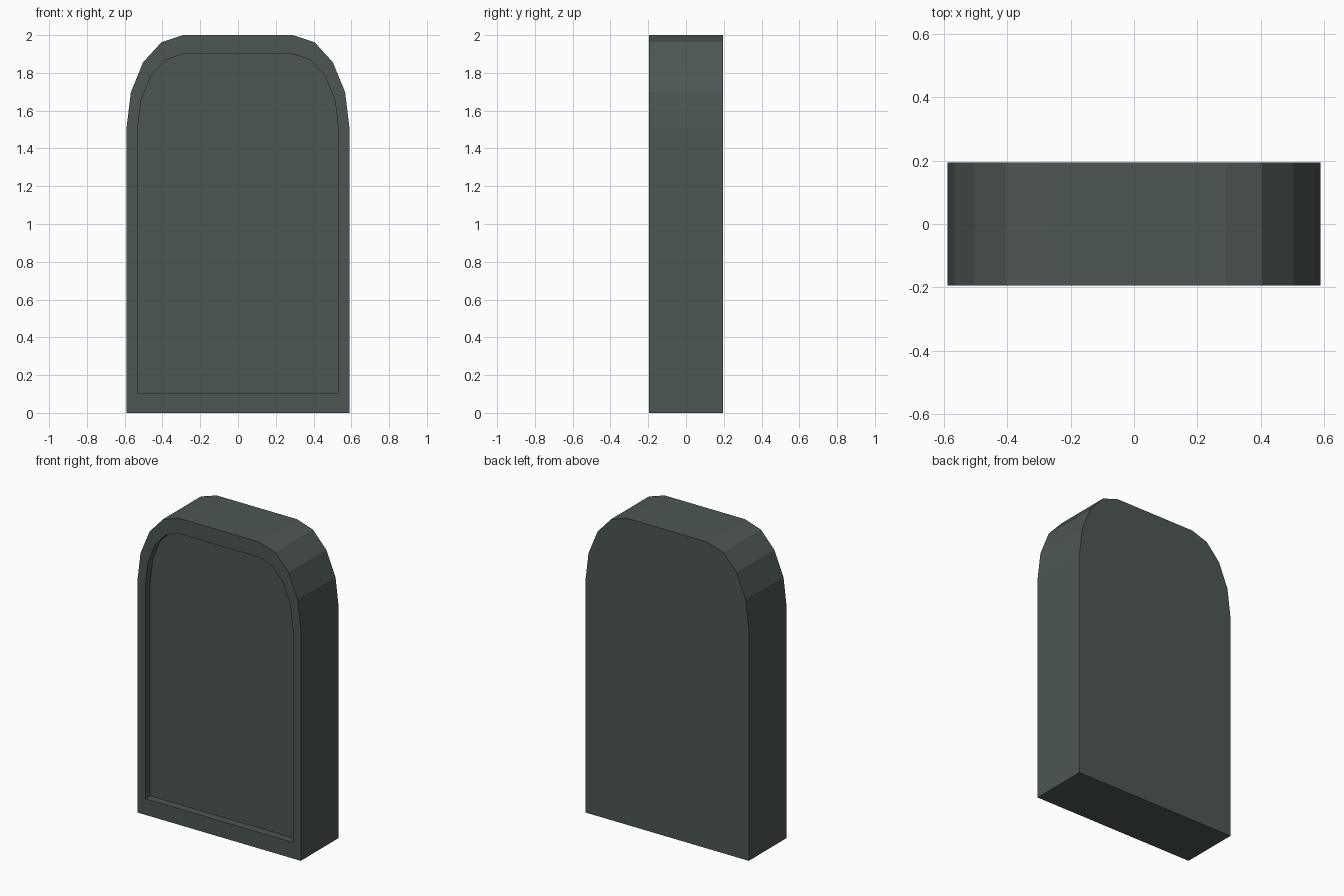
import bpy, bmesh, math

if "Cube" in bpy.data.objects:
    bpy.data.objects.remove(bpy.data.objects["Cube"])

stone = bpy.data.materials.new("dark grey stone")
stone.diffuse_color = (0.075, 0.095, 0.091, 1)
stone.use_nodes = True
stone.node_tree.nodes["Principled BSDF"].inputs["Base Color"].default_value = stone.diffuse_color

DEPTH = 0.195    # half thickness
RECESS = 0.05    # depth of the front panel


def arch(bm, half_w, bottom, spring, top, y, flat=0.29, segs=4):
    """Ring of verts: straight sides, elliptical shoulders, flat top."""
    right = [(half_w, bottom)]
    for i in range(segs + 1):
        a = math.pi / 2 * i / segs
        right.append((flat + (half_w - flat) * math.cos(a),
                      spring + (top - spring) * math.sin(a)))
    pts = right + [(-x, z) for x, z in reversed(right)]
    return [bm.verts.new((x, y, z)) for x, z in pts]


def bridge(bm, a, b):
    n = len(a)
    for i in range(n):
        j = (i + 1) % n
        bm.faces.new((a[i], a[j], b[j], b[i]))


bm = bmesh.new()
outer = (0.59, 0.0, 1.51, 2.0)
inner = (0.532, 0.105, 1.50, 1.90)
back = arch(bm, *outer, DEPTH)
front = arch(bm, *outer, -DEPTH)
lip = arch(bm, *inner, -DEPTH)
panel = arch(bm, *inner, -DEPTH + RECESS)

# back, outer sides, front border, recess walls, recessed panel
bm.faces.new(back)
bridge(bm, back, front)
bridge(bm, front, lip)
bridge(bm, lip, panel)
bm.faces.new(panel)
bmesh.ops.recalc_face_normals(bm, faces=bm.faces)

mesh = bpy.data.meshes.new("headstone")
bm.to_mesh(mesh)
bm.free()
mesh.materials.append(stone)
bpy.context.collection.objects.link(bpy.data.objects.new("headstone", mesh))
